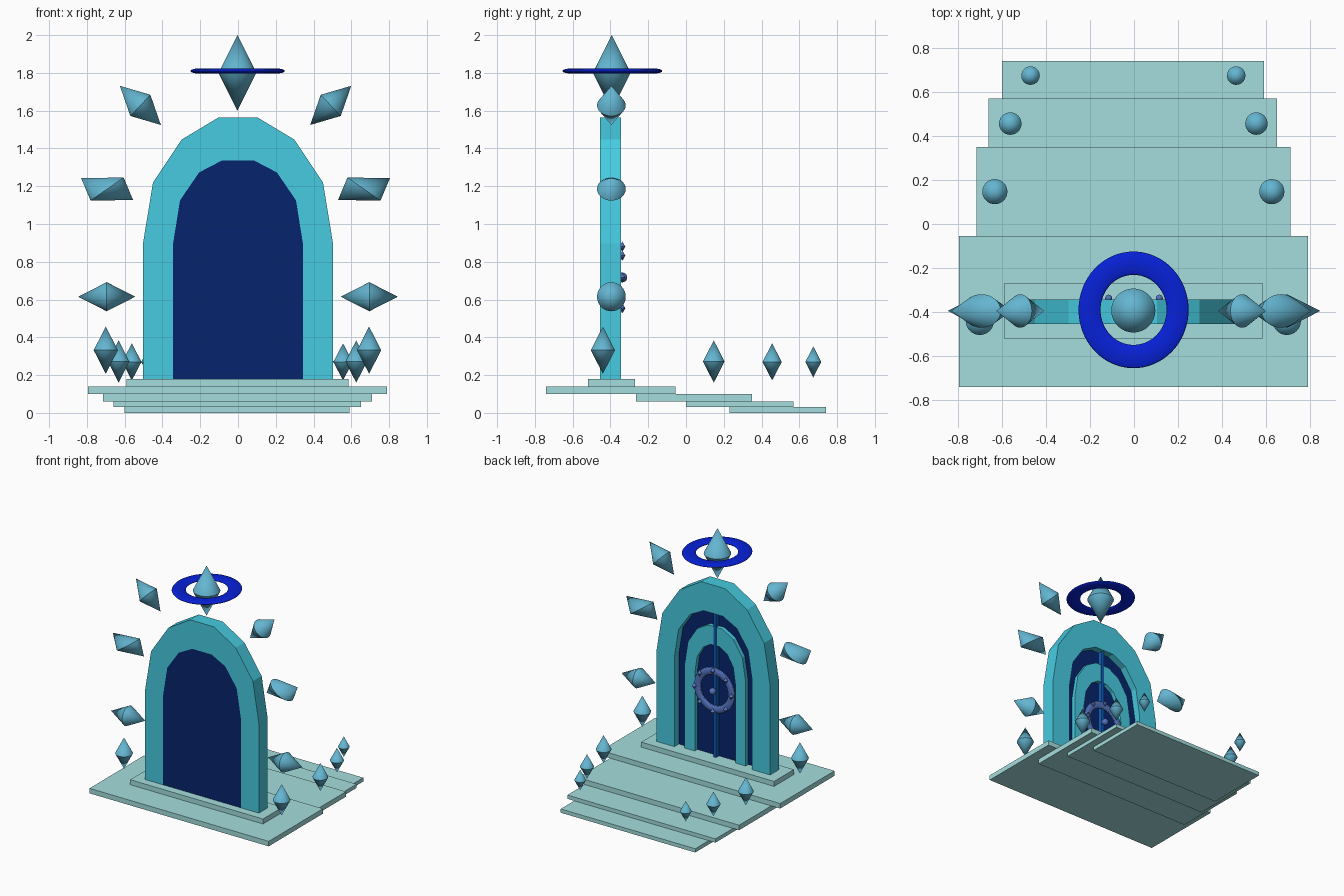
import bpy, bmesh, math
from mathutils import Matrix, Vector

if "Cube" in bpy.data.objects:
    bpy.data.objects.remove(bpy.data.objects["Cube"])

def mat(name, r, g, b):
    m = bpy.data.materials.new(name)
    m.diffuse_color = [(c / 255) ** 2.2 for c in (r, g, b)] + [1]
    m.use_nodes = True
    m.node_tree.nodes["Principled BSDF"].inputs["Base Color"].default_value = m.diffuse_color
    return m

STONE = mat("pale_stone", 163, 221, 221)
FRAME = mat("turquoise", 72, 202, 224)
NAVY = mat("navy", 14, 40, 108)
CRYSTAL = mat("crystal", 100, 180, 208)
HALO = mat("halo_blue", 15, 38, 215)
BAR = mat("bar_blue", 22, 95, 190)
RING = mat("periwinkle", 85, 115, 190)

def finish(name, bm, material, smooth=False):
    bmesh.ops.recalc_face_normals(bm, faces=bm.faces)
    me = bpy.data.meshes.new(name)
    bm.to_mesh(me)
    bm.free()
    me.materials.append(material)
    ob = bpy.data.objects.new(name, me)
    bpy.context.collection.objects.link(ob)
    if smooth:
        bpy.ops.object.select_all(action='DESELECT')
        ob.select_set(True)
        bpy.context.view_layer.objects.active = ob
        bpy.ops.object.shade_smooth_by_angle(angle=math.radians(30))
    return ob

def box(name, x0, x1, y0, y1, z0, z1, material):
    bm = bmesh.new()
    m = Matrix.Translation(((x0 + x1) / 2, (y0 + y1) / 2, (z0 + z1) / 2))
    m = m @ Matrix.Diagonal((x1 - x0, y1 - y0, z1 - z0, 1))
    bmesh.ops.create_cube(bm, size=1, matrix=m)
    return finish(name, bm, material)

def bicone(name, center, waist, depth, axis, material=CRYSTAL, n=32):
    """Double cone: waist and axis are half vectors, depth the half size in y."""
    c, w, a = Vector(center), Vector(waist), Vector(axis)
    bm = bmesh.new()
    top, bottom = bm.verts.new(c + a), bm.verts.new(c - a)
    loop = []
    for i in range(n):
        t = 2 * math.pi * i / n
        loop.append(bm.verts.new(c + w * math.cos(t) + Vector((0, depth * math.sin(t), 0))))
    for i in range(n):
        j = (i + 1) % n
        bm.faces.new((loop[i], loop[j], top))
        bm.faces.new((loop[j], loop[i], bottom))
    return finish(name, bm, material, True)

def torus(name, center, major, minor, scale, rot, material, n=48, k=14):
    bm = bmesh.new()
    m = Matrix.Translation(center) @ rot @ Matrix.Diagonal((*scale, 1))
    v = []
    for i in range(n):
        a = 2 * math.pi * i / n
        for j in range(k):
            b = 2 * math.pi * j / k
            r = major + minor * math.cos(b)
            v.append(bm.verts.new(m @ Vector((r * math.cos(a), r * math.sin(a), minor * math.sin(b)))))
    for i in range(n):
        for j in range(k):
            i2, j2 = (i + 1) % n, (j + 1) % k
            bm.faces.new((v[i*k + j], v[i2*k + j], v[i2*k + j2], v[i*k + j2]))
    return finish(name, bm, material, True)

def mirrored(half):
    return half + [(-x, z) for x, z in reversed(half)]

def extrude_y(name, bm, y0, y1, material):
    r = bmesh.ops.extrude_face_region(bm, geom=bm.faces[:])
    bmesh.ops.translate(bm, vec=(0, y1 - y0, 0),
                        verts=[g for g in r["geom"] if isinstance(g, bmesh.types.BMVert)])
    return finish(name, bm, material)

def arch(name, outer, inner, y0, y1, material):
    bm = bmesh.new()
    o = [bm.verts.new((x, y0, z)) for x, z in mirrored(outer)]
    i = [bm.verts.new((x, y0, z)) for x, z in mirrored(inner)]
    for k in range(len(o) - 1):
        bm.faces.new((o[k], o[k + 1], i[k + 1], i[k]))
    return extrude_y(name, bm, y0, y1, material)

def half_arch(w, spring, rise, base=0.18):
    return [(w, base), (w, spring), (0.89 * w, spring + 0.51 * rise),
            (0.595 * w, spring + 0.845 * rise), (0.23 * w, spring + rise)]

# Stairs and threshold
steps = [(-.60, .59, .23, .74, 0, .03), (-.66, .65, 0, .57, .03, .06),
         (-.715, .71, -.265, .35, .06, .10), (-.795, .79, -.74, -.055, .10, .14),
         (-.59, .585, -.52, -.27, .14, .18)]
for i, s in enumerate(steps):
    box(f"step_{i + 1}", *s, STONE)

# Gate frame, dark door and inner arch on the stair side
OUT = [(.503, .18), (.503, .897), (.45, 1.22), (.298, 1.447), (.105, 1.563)]
INN = [(.344, .18), (.344, .895), (.307, 1.125), (.206, 1.273), (.085, 1.336)]
arch("gate_frame", OUT, INN, -.455, -.344, FRAME)
bm = bmesh.new()
bm.faces.new([bm.verts.new((x, -.455, z)) for x, z in mirrored(INN)])
extrude_y("door_panel", bm, -.455, -.40, NAVY)
arch("inner_arch", half_arch(.27, .85, .37), half_arch(.18, .80, .27), -.41, -.368, FRAME)

# Door bar and round ornament with beads
box("door_bar", -.012, .012, -.40, -.362, .18, 1.335, BAR)
torus("door_ring", (0, -.362, .717), .15, .03, (1, 1, .5),
      Matrix.Rotation(math.pi / 2, 4, 'X'), RING)
for i in range(8):
    t = i * math.pi / 4
    bicone(f"ring_bead_{i + 1}", (.163 * math.cos(t), -.337, .717 + .163 * math.sin(t)),
           (.016, 0, 0), .016, (0, 0, .027), RING, 16)
bm = bmesh.new()
bmesh.ops.create_uvsphere(bm, u_segments=20, v_segments=12, radius=.026,
                          matrix=Matrix.Translation((0, -.337, .717)))
finish("door_knob", bm, RING, True)

# Crown crystal and halo
bicone("crown_crystal", (-.003, -.393, 1.80), (.1, 0, 0), .1, (0, 0, .2))
torus("halo", (-.002, -.39, 1.81), .2, .05, (1, 1.06, .28), Matrix.Identity(4), HALO, 64, 16)

# Floating crystals round the frame: centre, waist, axis, mirror offset
floating = [((-.695, -.395, .615), (0, 0, .077), (.151, 0, 0), 0),
            ((-.693, -.395, 1.185), (.0875, 0, .061), (-.1375, 0, .058), -.026),
            ((-.517, -.395, 1.628), (.053, 0, .056), (-.1085, 0, .1035), -.026)]
for i, (c, w, a, off) in enumerate(floating):
    bicone(f"floating_crystal_left_{i + 1}", c, w, .076, a)
    flip = lambda v, o=0: (o - v[0], v[1], v[2])
    bicone(f"floating_crystal_right_{i + 1}", flip(c, off), flip(w), .076, flip(a))

# Crystals hovering beside the stairs: x, y, z, radius, half height
for i, (x, y, z, r, h) in enumerate([(.697, -.44, .332, .064, .125), (.629, .147, .272, .057, .112),
                                     (.559, .456, .27, .051, .098), (.467, .674, .27, .042, .082)]):
    for side, s in (("left", -1), ("right", 1)):
        bicone(f"stair_crystal_{side}_{i + 1}", (s * x - .003, y, z), (r, 0, 0), r, (0, 0, h))
